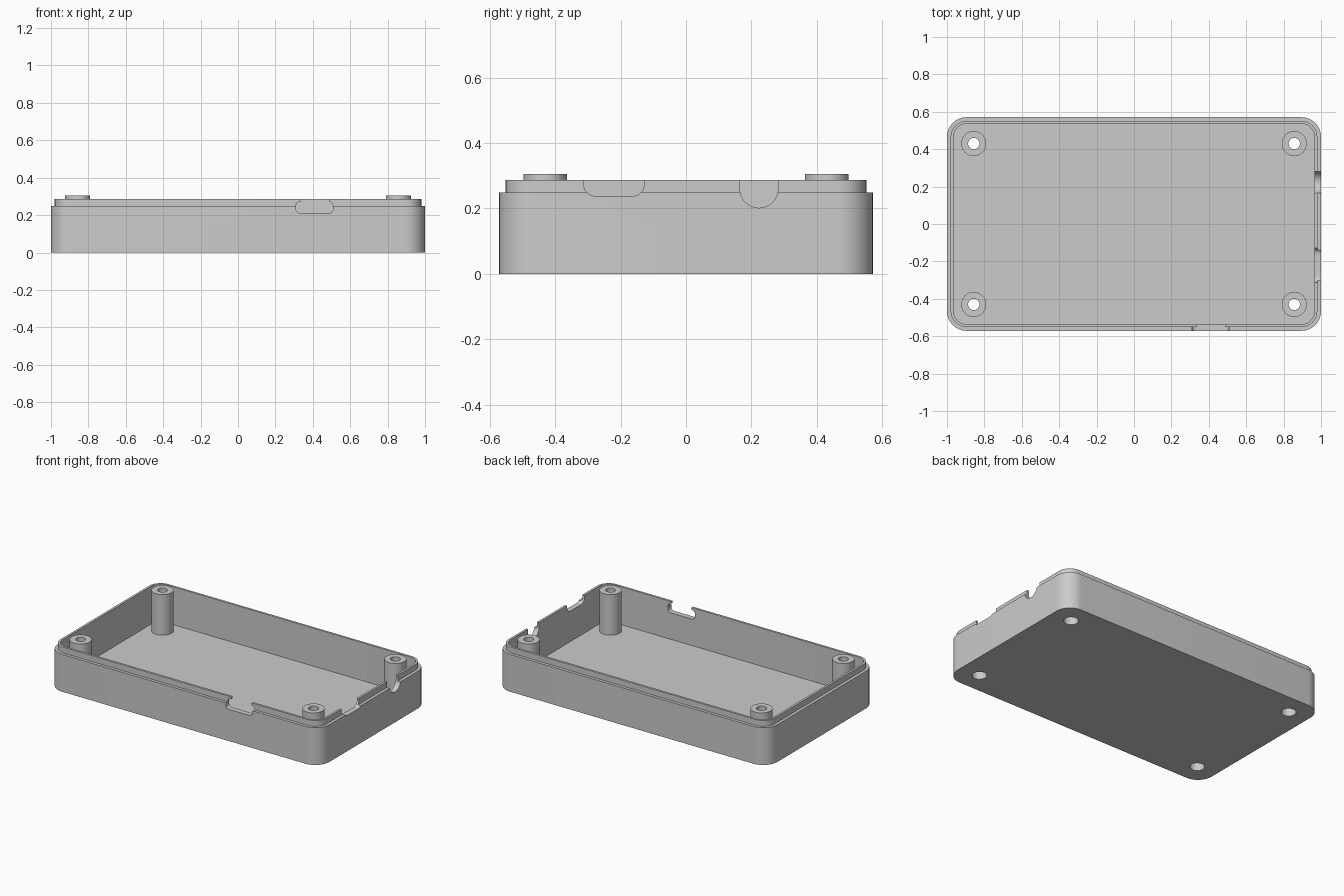
import bpy, bmesh, math
from mathutils import Matrix, Vector

cube = bpy.data.objects.get("Cube")
if cube:
    bpy.data.objects.remove(cube, do_unlink=True)

# Single grey plastic
grey = bpy.data.materials.new("grey_plastic")
grey.use_nodes = True
color = (0.6, 0.6, 0.6, 1)
grey.diffuse_color = color
grey.node_tree.nodes["Principled BSDF"].inputs["Base Color"].default_value = color

HALF_X, HALF_Y, RADIUS = 1.0, 0.571, 0.105
WALL, LIP_INSET = 0.035, 0.02
FLOOR, SHOULDER, RIM, POST_TOP = 0.035, 0.248, 0.287, 0.305
POST_X, POST_Y = 0.857, 0.43


def rounded_rect(hx, hy, r, steps=12):
    pts = []
    for i, (sx, sy) in enumerate([(1, 1), (-1, 1), (-1, -1), (1, -1)]):
        for k in range(steps + 1):
            a = math.pi / 2 * (i + k / steps)
            pts.append((sx * (hx - r) + r * math.cos(a), sy * (hy - r) + r * math.sin(a)))
    return pts


def loft(name, rings, cap=True, closed=False):
    """Skin a stack of equal-sized point rings."""
    bm = bmesh.new()
    loops = [[bm.verts.new(p) for p in ring] for ring in rings]
    pairs = list(zip(loops, loops[1:]))
    if closed:
        pairs.append((loops[-1], loops[0]))
    for a, b in pairs:
        n = len(a)
        for i in range(n):
            j = (i + 1) % n
            bm.faces.new((a[i], a[j], b[j], b[i]))
    if cap:
        bm.faces.new(loops[0][::-1])
        bm.faces.new(loops[-1])
        bmesh.ops.recalc_face_normals(bm, faces=bm.faces)
    mesh = bpy.data.meshes.new(name)
    bm.to_mesh(mesh)
    bm.free()
    mesh.materials.append(grey)
    obj = bpy.data.objects.new(name, mesh)
    bpy.context.collection.objects.link(obj)
    return obj


def activate(obj):
    bpy.ops.object.select_all(action="DESELECT")
    obj.select_set(True)
    bpy.context.view_layer.objects.active = obj


def cut(target, cutter):
    activate(target)
    mod = target.modifiers.new("cut", "BOOLEAN")
    mod.operation, mod.solver, mod.object = "DIFFERENCE", "EXACT", cutter
    bpy.ops.object.modifier_apply(modifier=mod.name)
    bpy.data.objects.remove(cutter, do_unlink=True)


def circle(r, z, x=0, y=0, n=48):
    return [(x + r * math.cos(math.tau * i / n), y + r * math.sin(math.tau * i / n), z)
            for i in range(n)]


def port(centre, width, bottom, top, r, side):
    """Rounded opening cutter through the front or the left (+x) wall."""
    mid = (bottom + top) / 2
    shape = rounded_rect(width / 2, (top - bottom) / 2, r)
    if side == "front":
        rings = [[(centre + u, y, mid + v) for u, v in shape] for y in (-0.7, -0.47)]
    else:
        rings = [[(x, centre + u, mid + v) for u, v in shape] for x in (0.9, 1.1)]
    return loft("port_cutter", rings)


# Tray: outer wall, stepped lip, inner wall and floor
levels = [(0, 0), (0, SHOULDER), (LIP_INSET, SHOULDER), (LIP_INSET, RIM),
          (WALL, RIM), (WALL, FLOOR)]
tray = loft("tray", [[(x, y, z) for x, y in rounded_rect(HALF_X - d, HALF_Y - d, RADIUS - d)]
                     for d, z in levels])

# Connector opening in the front wall with a narrower mouth above
cut(tray, port(0.409, 0.198, 0.211, 0.272, 0.022, "front"))
cut(tray, port(0.411, 0.15, 0.23, 0.35, 0.005, "front"))
# Wide and round-bottomed openings in the left wall
cut(tray, port(-0.22, 0.184, 0.238, 0.36, 0.035, "left"))
cut(tray, port(0.223, 0.116, 0.202, 0.38, 0.0579, "left"))

# Screw posts, counterbored from underneath
BORE, HOLE, POST_R, BORE_TOP = 0.045, 0.03, 0.067, 0.2
posts = []
for ny, sy in (("front", -1), ("back", 1)):
    for nx, sx in (("left", 1), ("right", -1)):
        x, y = sx * POST_X, sy * POST_Y
        cut(tray, loft("bore_cutter", [circle(BORE, z, x, y) for z in (-0.1, 0.1)]))
        profile = [(POST_R, FLOOR), (POST_R, POST_TOP), (HOLE, POST_TOP),
                   (HOLE, BORE_TOP), (BORE, BORE_TOP), (BORE, FLOOR)]
        posts.append(loft(f"{ny}_{nx}_screw_post",
                          [circle(r, z, x, y) for r, z in profile], cap=False))

for obj in [tray] + posts:
    activate(obj)
    bpy.ops.object.shade_smooth_by_angle(angle=math.radians(30))
